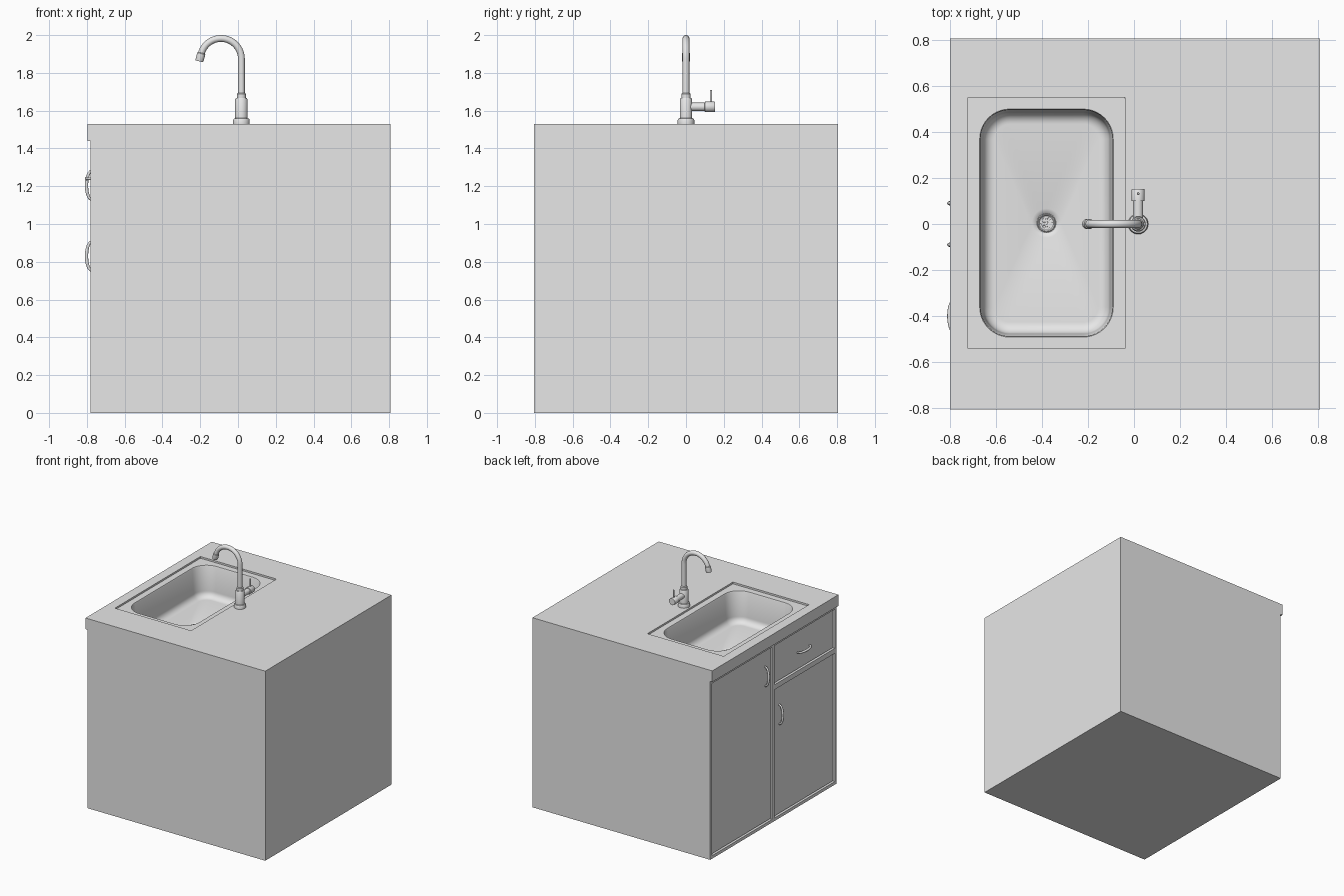
import bpy, bmesh, math
from mathutils import Vector

default = bpy.data.objects.get("Cube")
if default:
    bpy.data.objects.remove(default, do_unlink=True)

grey = bpy.data.materials.new("plain grey")
grey.use_nodes = True
grey.diffuse_color = (0.8, 0.8, 0.8, 1)
grey.node_tree.nodes["Principled BSDF"].inputs["Base Color"].default_value = (0.8, 0.8, 0.8, 1)


def select(obj):
    bpy.ops.object.select_all(action='DESELECT')
    obj.select_set(True)
    bpy.context.view_layer.objects.active = obj


def finish(name, bm, smooth=False):
    bmesh.ops.recalc_face_normals(bm, faces=bm.faces)
    mesh = bpy.data.meshes.new(name)
    bm.to_mesh(mesh)
    bm.free()
    mesh.materials.append(grey)
    obj = bpy.data.objects.new(name, mesh)
    bpy.context.collection.objects.link(obj)
    if smooth:
        select(obj)
        bpy.ops.object.shade_smooth_by_angle(angle=math.radians(35))
    return obj


def box(name, low, high):
    bm = bmesh.new()
    bmesh.ops.create_cube(bm, size=1)
    for v in bm.verts:
        v.co = [(a + b) / 2 + c * (b - a) for a, b, c in zip(low, high, v.co)]
    return finish(name, bm)


def loft(bm, rings, cap_start=True, cap_end=True):
    loops = [[bm.verts.new(p) for p in ring] for ring in rings]
    n = len(loops[0])
    for a, b in zip(loops, loops[1:]):
        for i in range(n):
            bm.faces.new((a[i], a[(i + 1) % n], b[(i + 1) % n], b[i]))
    if cap_start:
        bm.faces.new(loops[0][::-1])
    if cap_end:
        bm.faces.new(loops[-1])


def lathe(name, base, axis, profile, sides=32):
    """Closed turned part: profile holds (radius, distance along axis)."""
    turn = Vector((0, 0, 1)).rotation_difference(Vector(axis))
    bm = bmesh.new()
    loft(bm, [[Vector(base) + turn @ Vector((r * math.cos(t), r * math.sin(t), h))
               for t in (math.tau * i / sides for i in range(sides))] for r, h in profile])
    return finish(name, bm, True)


def tube(name, points, radius, taper=None):
    curve = bpy.data.curves.new(name, 'CURVE')
    curve.dimensions = '3D'
    curve.bevel_depth = radius
    curve.bevel_resolution = 5
    curve.use_fill_caps = True
    spline = curve.splines.new('POLY')
    spline.points.add(len(points) - 1)
    for i, (p, co) in enumerate(zip(spline.points, points)):
        p.co = (*co, 1)
        p.radius = taper[i] if taper else 1
    obj = bpy.data.objects.new(name, curve)
    bpy.context.collection.objects.link(obj)
    curve.materials.append(grey)
    select(obj)
    bpy.ops.object.convert(target='MESH')
    bpy.ops.object.shade_smooth_by_angle(angle=math.radians(35))


def cut(obj, cutter):
    mod = obj.modifiers.new("cut", 'BOOLEAN')
    mod.operation, mod.solver, mod.object = 'DIFFERENCE', 'EXACT', cutter
    select(obj)
    bpy.ops.object.modifier_apply(modifier=mod.name)
    bpy.data.objects.remove(cutter, do_unlink=True)


# Cabinet with overhanging worktop, one extruded section
FRONT, SIDE, TOP = -0.78, 0.805, 1.53
section = [(FRONT, 0), (0.807, 0), (0.807, TOP), (-0.798, TOP), (-0.798, 1.44), (FRONT, 1.44)]
bm = bmesh.new()
loft(bm, [[(x, y, z) for x, z in section] for y in (-SIDE, SIDE)])
cabinet = finish("cabinet_and_worktop", bm)

# Sink opening
SX, SY, RIM = -0.38, 0.004, TOP - 0.014
cut(cabinet, box("sink_cutter", (SX - 0.34, SY - 0.545, 1.2), (SX + 0.34, SY + 0.545, 1.6)))

# Doors and drawer set in shallow openings: y range, z range
panels = {
    "tall_door": (0.015, 0.785, 0.025, 1.415),
    "drawer_front": (-0.785, -0.015, 1.1, 1.415),
    "short_door": (-0.785, -0.015, 0.025, 1.06),
}
GAP = 0.006
for name, (y0, y1, z0, z1) in panels.items():
    cut(cabinet, box("opening_cutter", (FRONT - 0.01, y0, z0), (FRONT + 0.03, y1, z1)))
    box(name, (FRONT + 0.012, y0 + GAP, z0 + GAP), (FRONT + 0.031, y1 - GAP, z1 - GAP))


# Bowed pull handles
def handle(name, y, z, upright):
    points, taper = [], []
    for i in range(25):
        t = math.pi * i / 24
        along = -0.078 * math.cos(t)
        x = FRONT + 0.014 - 0.036 * math.sin(t) ** 0.8
        points.append((x, y, z + along) if upright else (x, y + along, z))
        taper.append(0.65 + 0.35 * math.sin(t))
    tube(name, points, 0.009, taper)


handle("tall_door_handle", 0.09, 1.205, True)
handle("short_door_handle", -0.09, 0.83, True)
handle("drawer_handle", -0.4, 1.24, False)


# Sink: rounded rectangles from rim to drain
def rounded_ring(hx, hy, r, z, steps=10):
    ring = []
    for k, (sx, sy) in enumerate([(1, 1), (-1, 1), (-1, -1), (1, -1)]):
        for i in range(steps + 1):
            t = math.pi / 2 * (k + i / steps)
            ring.append((SX + sx * (hx - r) + r * math.cos(t),
                         SY + sy * (hy - r) + r * math.sin(t), z))
    return ring


FLOOR, FILLET = RIM - 0.25, 0.05
rings = [rounded_ring(0.34, 0.545, 0.002, RIM), rounded_ring(0.29, 0.495, 0.13, RIM)]
rings.append(rounded_ring(0.286, 0.491, 0.126, RIM - 0.008))
for i in range(9):
    t = math.pi / 2 * i / 8
    inset = 0.015 + FILLET * (1 - math.cos(t))
    rings.append(rounded_ring(0.29 - inset, 0.495 - inset, 0.13 - inset,
                              FLOOR + FILLET * (1 - math.sin(t))))
for r, drop in ((0.063, 0), (0.05, 0.004), (0.042, 0.01)):
    rings.append(rounded_ring(r, r, r * 0.999, FLOOR - drop))
bm = bmesh.new()
loft(bm, rings, cap_start=False)
sink = finish("sink_basin", bm, True)
if sink.data.polygons[0].normal.z < 0:
    sink.data.flip_normals()

# Drain strainer with a ring of holes
strainer = lathe("drain_strainer", (SX, SY, FLOOR - 0.012), (0, 0, 1),
                 [(0.04, 0), (0.04, 0.012), (0.036, 0.014), (0.031, 0.009)])
spots = [(0, 0)] + [(0.019 * math.cos(a), 0.019 * math.sin(a))
                    for a in (math.tau * i / 6 for i in range(6))]
for dx, dy in spots:
    cut(strainer, lathe("hole_cutter", (SX + dx, SY + dy, FLOOR - 0.008), (0, 0, 1),
                        [(0.006, 0), (0.006, 0.03)], 12))

# Tap body, base and collar
TX = 0.018
lathe("tap_body", (TX, 0, TOP), (0, 0, 1),
      [(0.044, 0), (0.044, 0.02), (0.04, 0.028), (0.033, 0.03), (0.033, 0.13),
       (0.029, 0.136), (0.024, 0.137), (0.024, 0.158), (0.019, 0.164)])

# Swan neck spout and nozzle
R, CX, CZ = 0.108, TX - 0.108, 1.874
arc = [math.radians(165) * i / 32 for i in range(33)]
neck = [(TX, 0, TOP + 0.14)] + [(CX + R * math.cos(t), 0, CZ + R * math.sin(t)) for t in arc]
tube("swan_neck_spout", neck, 0.018)
end = arc[-1]
lathe("spout_nozzle", neck[-1], (-math.sin(end), 0, math.cos(end)),
      [(0.018, -0.004), (0.022, 0), (0.022, 0.036), (0.02, 0.042), (0.015, 0.042), (0.015, 0.036)])

# Side valve and lever
lathe("side_valve", (TX, 0.015, 1.62), (0, 1, 0),
      [(0.022, 0), (0.022, 0.084), (0.028, 0.085), (0.028, 0.135), (0.026, 0.138)])
lathe("valve_lever", (TX, 0.132, 1.635), (0, 0, 1),
      [(0.006, 0), (0.006, 0.07), (0.004, 0.074)], 16)
